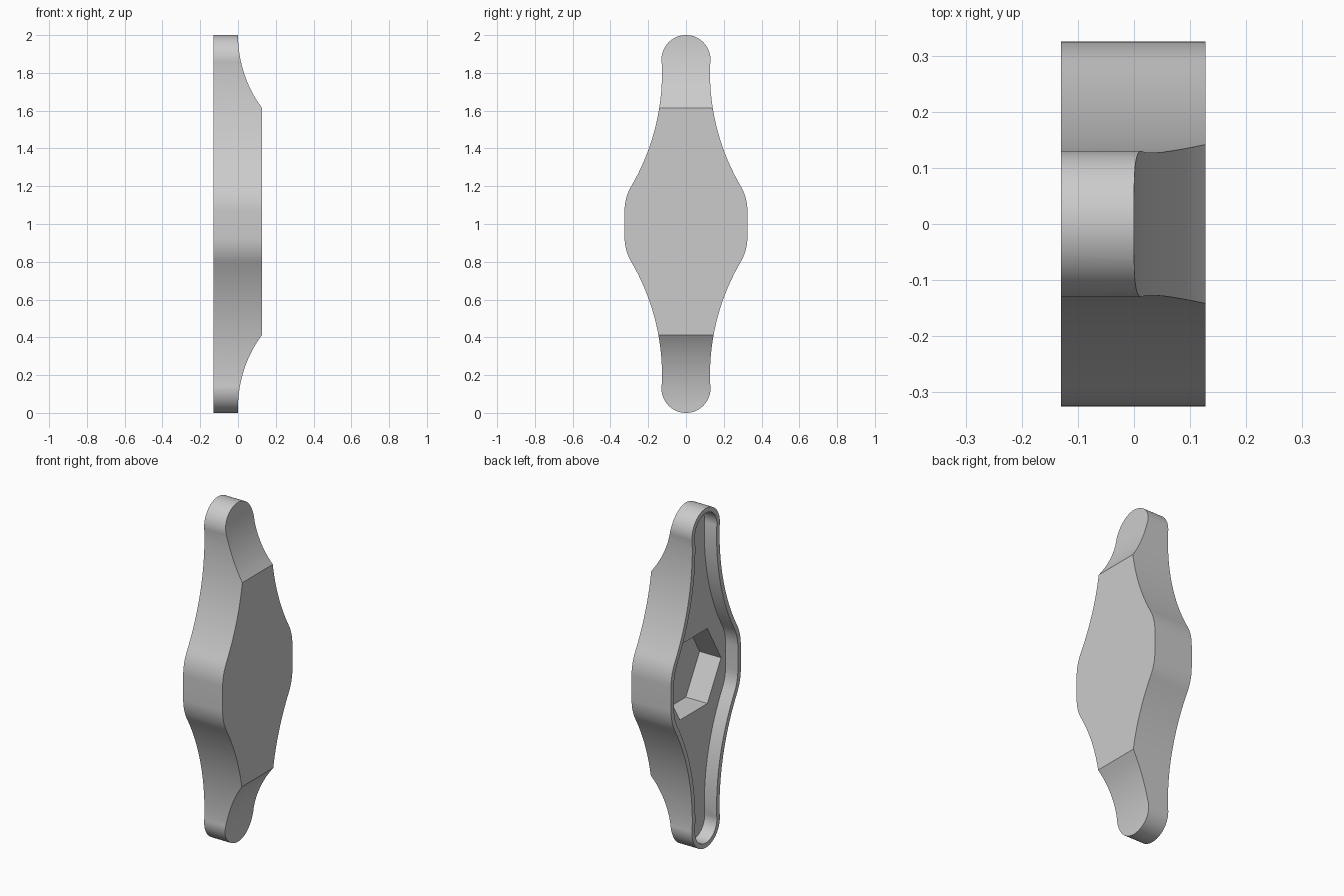
import bpy, bmesh, math
from mathutils import Vector

old = bpy.data.objects.get("Cube")
if old:
    bpy.data.objects.remove(old, do_unlink=True)

HALF = 0.13      # half the thickness along x
RIM = 0.028      # wall thickness around the hollow

grey = bpy.data.materials.new("plain grey")
grey.use_nodes = True
grey.diffuse_color = (0.6, 0.6, 0.6, 1)
grey.node_tree.nodes["Principled BSDF"].inputs["Base Color"].default_value = (0.6, 0.6, 0.6, 1)


def arc(cx, cy, r, start, end, steps):
    angles = [math.radians(start + (end - start) * i / steps) for i in range(steps + 1)]
    return [(cx + r * math.cos(a), cy + r * math.sin(a)) for a in angles]


def outline(inset):
    """Handle outline in (y, z): round tip, concave flank, rounded waist; mirrored twice."""
    quarter = arc(0, 0.87, 0.13 - inset, 90, -10, 20)
    quarter += arc(1.313, 0.80, 1.186 + inset, 180, 210.3, 20)
    quarter += arc(0.065, 0.07, 0.26 - inset, 30.3, 0, 8)[1:]
    side = quarter + [(y, -z) for y, z in reversed(quarter)]
    loop = side + [(-y, z) for y, z in reversed(side[1:-1])]
    return [(y, z + 1) for y, z in loop]


def prism(name, points, step):
    """Extrude a closed loop of 3D points along the vector step."""
    bm = bmesh.new()
    base = bm.faces.new([bm.verts.new(p) for p in points])
    result = bmesh.ops.extrude_face_region(bm, geom=[base], use_keep_orig=True)
    moved = [v for v in result["geom"] if isinstance(v, bmesh.types.BMVert)]
    bmesh.ops.translate(bm, verts=moved, vec=Vector(step))
    bmesh.ops.recalc_face_normals(bm, faces=bm.faces)
    mesh = bpy.data.meshes.new(name)
    bm.to_mesh(mesh)
    bm.free()
    mesh.materials.append(grey)
    obj = bpy.data.objects.new(name, mesh)
    bpy.context.collection.objects.link(obj)
    return obj


def x_prism(name, loop, x0, x1):
    return prism(name, [(x0, y, z) for y, z in loop], (x1 - x0, 0, 0))


def boolean(target, cutter, operation):
    cutter.hide_render = True
    mod = target.modifiers.new(cutter.name, 'BOOLEAN')
    mod.operation, mod.object, mod.solver = operation, cutter, 'EXACT'
    bpy.context.view_layer.objects.active = target
    bpy.ops.object.modifier_apply(modifier=mod.name)
    bpy.data.objects.remove(cutter, do_unlink=True)


# Handle body
knob = x_prism("knob_handle", outline(0), -HALF, HALF)

# Side profile with a scooped thumb rest at each end
sweep = 36.4
upper = arc(0.65, 2.0, 0.65, 180, 180 + sweep, 24)
lower = arc(0.65, 0.027, 0.65, 180 - sweep, 180, 24)
profile = [(-0.3, -0.2), (-0.3, 2.2), (0, 2.2)] + upper + lower + [(0, -0.2)]
# Keep the outer face slightly proud so that only the scoops trim the body
profile = [(x + (0.0005 if x > 0.1 else 0), z) for x, z in profile]
boolean(knob, prism("scoop_profile", [(x, -0.5, z) for x, z in profile], (0, 1, 0)), 'INTERSECT')

# Hollow back with a thin rim
boolean(knob, x_prism("hollow", outline(RIM), -0.3, -0.05), 'DIFFERENCE')

# Hexagonal socket in the floor of the hollow
hexagon = arc(0, 1, 0.255, 0, 300, 5)
boolean(knob, x_prism("hex_socket", hexagon, -0.1, 0.09), 'DIFFERENCE')

bpy.ops.object.select_all(action='DESELECT')
knob.select_set(True)
bpy.context.view_layer.objects.active = knob
bpy.ops.object.shade_smooth_by_angle(angle=math.radians(30))
